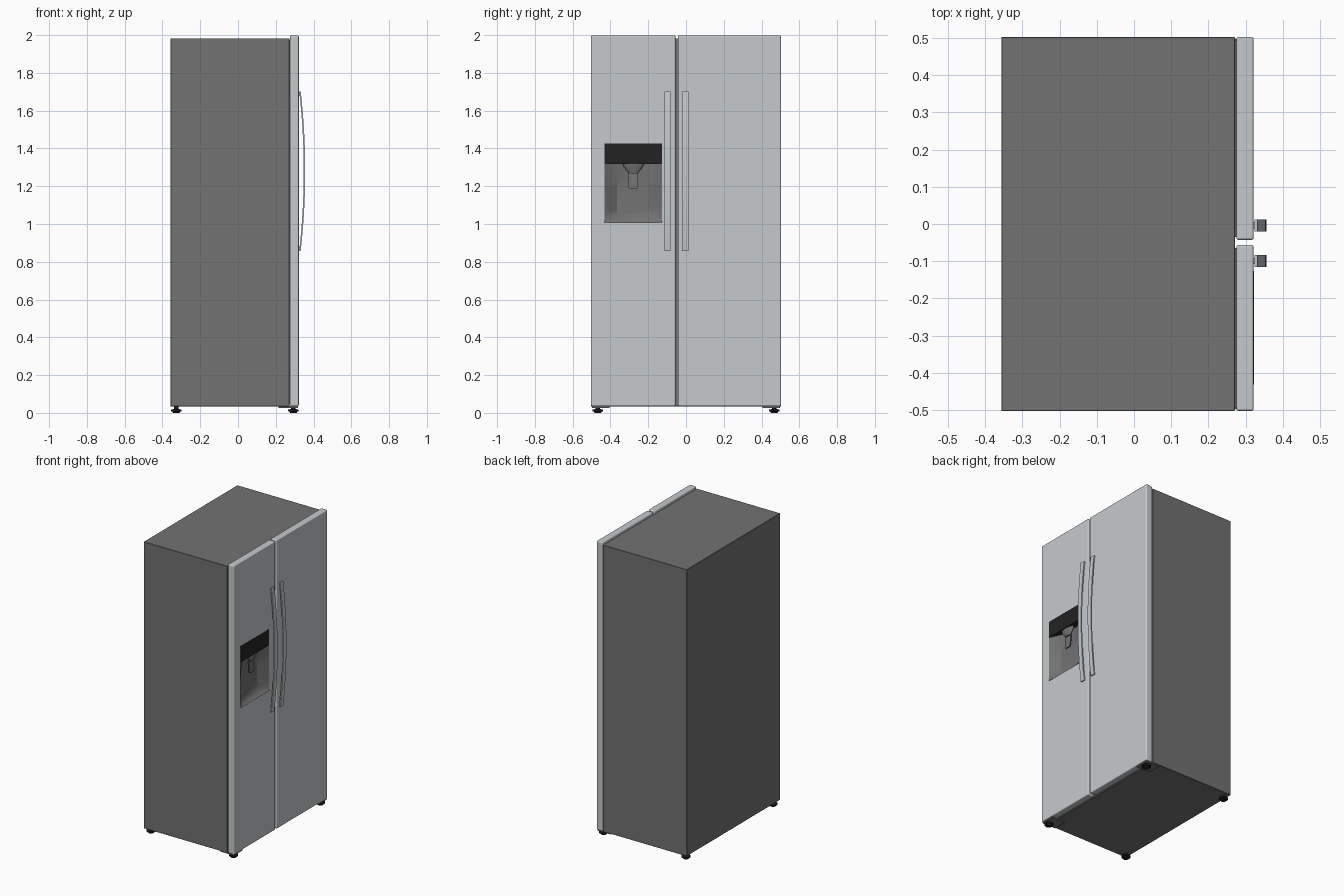
import bpy, bmesh, math
from mathutils import Matrix

if "Cube" in bpy.data.objects:
    bpy.data.objects.remove(bpy.data.objects["Cube"])


def material(name, rgb):
    m = bpy.data.materials.new(name)
    m.diffuse_color = (*rgb, 1)
    m.use_nodes = True
    m.node_tree.nodes["Principled BSDF"].inputs["Base Color"].default_value = m.diffuse_color
    return m


STEEL = material("light_steel", (0.56, 0.59, 0.605))
GREY = material("cabinet_grey", (0.168, 0.168, 0.168))
BLACK = material("black_plastic", (0.016, 0.016, 0.016))


def finish(bm, name, mat, smooth=None):
    bmesh.ops.recalc_face_normals(bm, faces=bm.faces)
    me = bpy.data.meshes.new(name)
    bm.to_mesh(me)
    bm.free()
    ob = bpy.data.objects.new(name, me)
    bpy.context.collection.objects.link(ob)
    me.materials.append(mat)
    if smooth:
        shade(ob, smooth)
    return ob


def shade(ob, angle):
    bpy.ops.object.select_all(action='DESELECT')
    ob.select_set(True)
    bpy.context.view_layer.objects.active = ob
    bpy.ops.object.shade_smooth_by_angle(angle=math.radians(angle))


def box(name, mat, lo, hi, bevel=0, segments=1):
    bm = bmesh.new()
    size = [b - a for a, b in zip(lo, hi)]
    mid = [(a + b) / 2 for a, b in zip(lo, hi)]
    bmesh.ops.create_cube(bm, size=1, matrix=Matrix.Translation(mid) @ Matrix.Diagonal((*size, 1)))
    if bevel:
        bmesh.ops.bevel(bm, geom=bm.edges[:], offset=bevel, segments=segments,
                        profile=0.5, affect='EDGES')
    return finish(bm, name, mat)


def lathe(name, mat, profile, centre, squash=1, steps=24):
    """Stack of rings from (radius, z) points, capped at both ends."""
    bm = bmesh.new()
    rings = []
    for r, z in profile:
        rings.append([bm.verts.new((centre[0] + squash * r * math.cos(math.tau * i / steps),
                                    centre[1] + r * math.sin(math.tau * i / steps), z))
                      for i in range(steps)])
    for a, b in zip(rings, rings[1:]):
        for i in range(steps):
            j = (i + 1) % steps
            bm.faces.new((a[i], a[j], b[j], b[i]))
    bm.faces.new(rings[0])
    bm.faces.new(rings[-1])
    return finish(bm, name, mat, 35)


# Cabinet and door seals
box("cabinet", GREY, (-0.357, -0.503, 0.034), (0.272, 0.503, 1.983), 0.002)
box("freezer_seal", GREY, (0.271, -0.495, 0.045), (0.277, -0.065, 1.975))
box("fridge_seal", GREY, (0.271, -0.035, 0.045), (0.277, 0.495, 1.975))

# Doors with rounded edges; the freezer door is cut for the dispenser
freezer = box("freezer_door", STEEL, (0.275, -0.503, 0.035), (0.322, -0.056, 1.998), 0.007, 3)
fridge = box("fridge_door", STEEL, (0.275, -0.043, 0.035), (0.322, 0.503, 1.998), 0.007, 3)

Y0, Y1, Z0, ZP, Z1 = -0.431, -0.127, 1.007, 1.317, 1.427
YC = (Y0 + Y1) / 2
cutter = box("dispenser_cutter", STEEL, (0.2765, Y0, Z0), (0.4, Y1, Z1))
cut = freezer.modifiers.new("dispenser_cut", 'BOOLEAN')
cut.object = cutter
cut.operation = 'DIFFERENCE'
cut.solver = 'EXACT'
bpy.context.view_layer.objects.active = freezer
bpy.ops.object.modifier_apply(modifier=cut.name)
bpy.data.objects.remove(cutter)
for door in (freezer, fridge):
    shade(door, 40)
    wn = door.modifiers.new("even_shading", 'WEIGHTED_NORMAL')
    wn.keep_sharp = True

# Dispenser control panel, flush with the door
box("dispenser_panel", BLACK, (0.277, Y0, ZP), (0.3225, Y1, Z1))

# Dispenser recess: flared sides and a floor that sweeps up into the back
bm = bmesh.new()
rows = []
sweep = [(0.3205, Z0, 0.087), (0.305, 1.013, 0.087), (0.291, 1.028, 0.087), (0.282, 1.05, 0.087),
         (0.2785, 1.08, 0.087), (0.278, 1.19, 0.086), (0.278, 1.24, 0.08), (0.278, 1.29, 0.068),
         (0.278, ZP, 0.061)]
for x, z, half in sweep:
    rows.append([bm.verts.new(p) for p in ((0.3205, Y0, z), (x, YC - half, z),
                                           (x, YC + half, z), (0.3205, Y1, z))])
for a, b in zip(rows, rows[1:]):
    for i in range(3):
        bm.faces.new((a[i], a[i + 1], b[i + 1], b[i]))
liner = finish(bm, "dispenser_recess", GREY, 30)
if liner.data.polygons[-2].normal.x < 0:
    liner.data.flip_normals()

# Spout funnel and push paddle
lathe("dispenser_spout", GREY, [(0.024, 1.268), (0.03, 1.278), (0.052, 1.304), (0.055, ZP + 0.002)],
      (0.298, YC), 0.36)
bm = bmesh.new()
outline = [(-0.026, 1.28), (-0.026, 1.197), (-0.018, 1.186), (0.018, 1.186), (0.026, 1.197), (0.026, 1.28)]
face = bm.faces.new([bm.verts.new((0.288 + (1.28 - z) * 0.08, YC + y, z)) for y, z in outline])
ext = bmesh.ops.extrude_face_region(bm, geom=[face])
bmesh.ops.translate(bm, vec=(0.007, 0, 0), verts=[v for v in ext["geom"] if isinstance(v, bmesh.types.BMVert)])
finish(bm, "dispenser_paddle", GREY)


# Bowed handles on short pegs
def handle(name, y0, y1, steps=14, thick=0.008):
    bm = bmesh.new()
    rings = []
    for i in range(steps + 1):
        t = 2 * i / steps - 1
        x, z = 0.356 - 0.024 * t * t, 1.28 + 0.422 * t
        rings.append([bm.verts.new(p) for p in ((x - thick, y0, z), (x, y0, z),
                                                (x, y1, z), (x - thick, y1, z))])
    for a, b in zip(rings, rings[1:]):
        for i in range(4):
            j = (i + 1) % 4
            bm.faces.new((a[i], a[j], b[j], b[i]))
    bm.faces.new(rings[0])
    bm.faces.new(rings[-1])
    finish(bm, name, STEEL, 30)
    yc = (y0 + y1) / 2
    for end, z in (("lower", 0.872), ("upper", 1.688)):
        box(f"{name}_{end}_peg", STEEL, (0.320, yc - 0.008, z - 0.008), (0.330, yc + 0.008, z + 0.008))


handle("freezer_handle", -0.115, -0.083)
handle("fridge_handle", -0.020, 0.012)

# Levelling feet and the front hinge brackets
for side, s in (("left", -1), ("right", 1)):
    for end, x in (("rear", -0.327), ("front", 0.293)):
        lathe(f"{side}_{end}_foot", BLACK,
              [(0.018, 0), (0.021, 0.007), (0.028, 0.009), (0.028, 0.018), (0.012, 0.020), (0.012, 0.036)],
              (x, s * 0.467))
    ys = sorted((s * 0.405, s * 0.498))
    box(f"{side}_hinge_bracket", GREY, (0.215, ys[0], 0.027), (0.318, ys[1], 0.0355))
